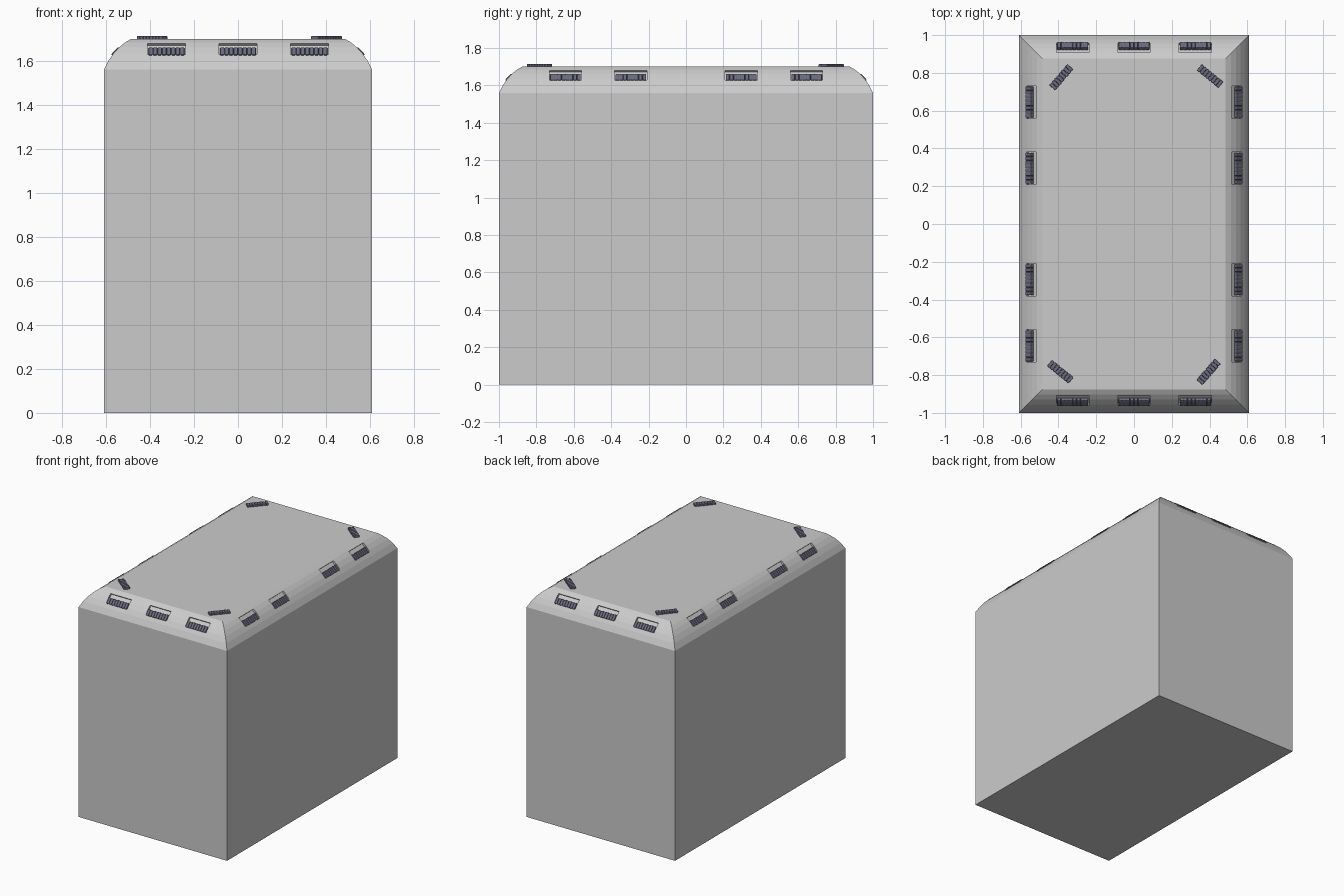
import bpy, bmesh
from math import radians
from mathutils import Matrix, Vector

if "Cube" in bpy.data.objects:
    bpy.data.objects.remove(bpy.data.objects["Cube"])

HX, HY = 0.61, 1.0
dark = bpy.data.materials.new("lamp_dark")
dark.diffuse_color = (0.15, 0.15, 0.22, 1)
dark.use_nodes = True
dark.node_tree.nodes["Principled BSDF"].inputs["Base Color"].default_value = dark.diffuse_color


def finish(bm, name, mat=None):
    bmesh.ops.recalc_face_normals(bm, faces=bm.faces)
    me = bpy.data.meshes.new(name)
    bm.to_mesh(me)
    bm.free()
    ob = bpy.data.objects.new(name, me)
    bpy.context.collection.objects.link(ob)
    if mat:
        me.materials.append(mat)
    return ob


def box(bm, matrix, centre, size, bevel=0):
    part = bmesh.new()
    bmesh.ops.create_cube(part, size=1)
    for v in part.verts:
        v.co = Vector(a * b for a, b in zip(v.co, size)) + Vector(centre)
    if bevel:
        bmesh.ops.bevel(part, geom=part.edges[:], offset=bevel, segments=2,
                        profile=0.5, affect='EDGES')
    part.transform(matrix)
    me = bpy.data.meshes.new("tmp")
    part.to_mesh(me)
    part.free()
    bm.from_mesh(me)
    bpy.data.meshes.remove(me)


# Main body: stacked rectangular rings with a rounded roof edge (inset, height)
profile = [(0, 0), (0, 1.56), (0.022, 1.602), (0.045, 1.635),
           (0.07, 1.662), (0.097, 1.684), (0.125, 1.70)]
bm = bmesh.new()
rings = []
for inset, z in profile:
    x, y = HX - inset, HY - inset
    rings.append([bm.verts.new(p) for p in
                  ((-x, -y, z), (x, -y, z), (x, y, z), (-x, y, z))])
bm.faces.new(rings[0][::-1])
bm.faces.new(rings[-1])
for a, b in zip(rings, rings[1:]):
    for i in range(4):
        j = (i + 1) % 4
        bm.faces.new((a[i], a[j], b[j], b[i]))
body = finish(bm, "body")

# Frames of the edge lamps: local x along the edge, y up the slope, z outward
edge_frames = []
for k in range(4):
    half = HX if k % 2 else HY
    spots = (-0.645, -0.295, 0.295, 0.645) if k % 2 else (-0.325, 0, 0.325)
    for u in spots:
        edge_frames.append(Matrix.Rotation(radians(90 * k), 4, 'Z')
                           @ Matrix.Translation((u, 0.054 - half, 1.641))
                           @ Matrix.Rotation(radians(47), 4, 'X'))

# Shallow pockets behind the edge lamps
bm = bmesh.new()
for m in edge_frames:
    box(bm, m, (0, 0.018, 0.011), (0.172, 0.07, 0.05))
cutter = finish(bm, "pocket_cutter")
cutter.hide_render = True
mod = body.modifiers.new("pockets", 'BOOLEAN')
mod.operation = 'DIFFERENCE'
mod.solver = 'EXACT'
mod.object = cutter
bpy.context.view_layer.objects.active = body
bpy.ops.object.modifier_apply(modifier=mod.name)
bpy.data.objects.remove(cutter)


# Ribbed lamps: a core bar carrying eight rounded ribs
def lamp(bm, m, length, width, low, high):
    pitch = length / 8
    mid, tall = (low + high) / 2, high - low
    box(bm, m, (0, 0, mid - 0.002), (length - 0.006, width - 0.008, tall - 0.004))
    for i in range(8):
        box(bm, m, ((i - 3.5) * pitch, 0, mid), (pitch * 0.93, width, tall), 0.004)


bm = bmesh.new()
for m in edge_frames:
    lamp(bm, m, 0.165, 0.045, -0.016, 0.007)
finish(bm, "edge_lamps", dark)

bm = bmesh.new()
for x, y, a in ((-0.385, 0.777, 49), (0.403, 0.783, -39),
                (0.395, -0.783, 49), (-0.39, -0.782, -39)):
    m = Matrix.Translation((x, y, 1.70)) @ Matrix.Rotation(radians(a), 4, 'Z')
    lamp(bm, m, 0.148, 0.042, -0.005, 0.014)
finish(bm, "roof_corner_lamps", dark)
